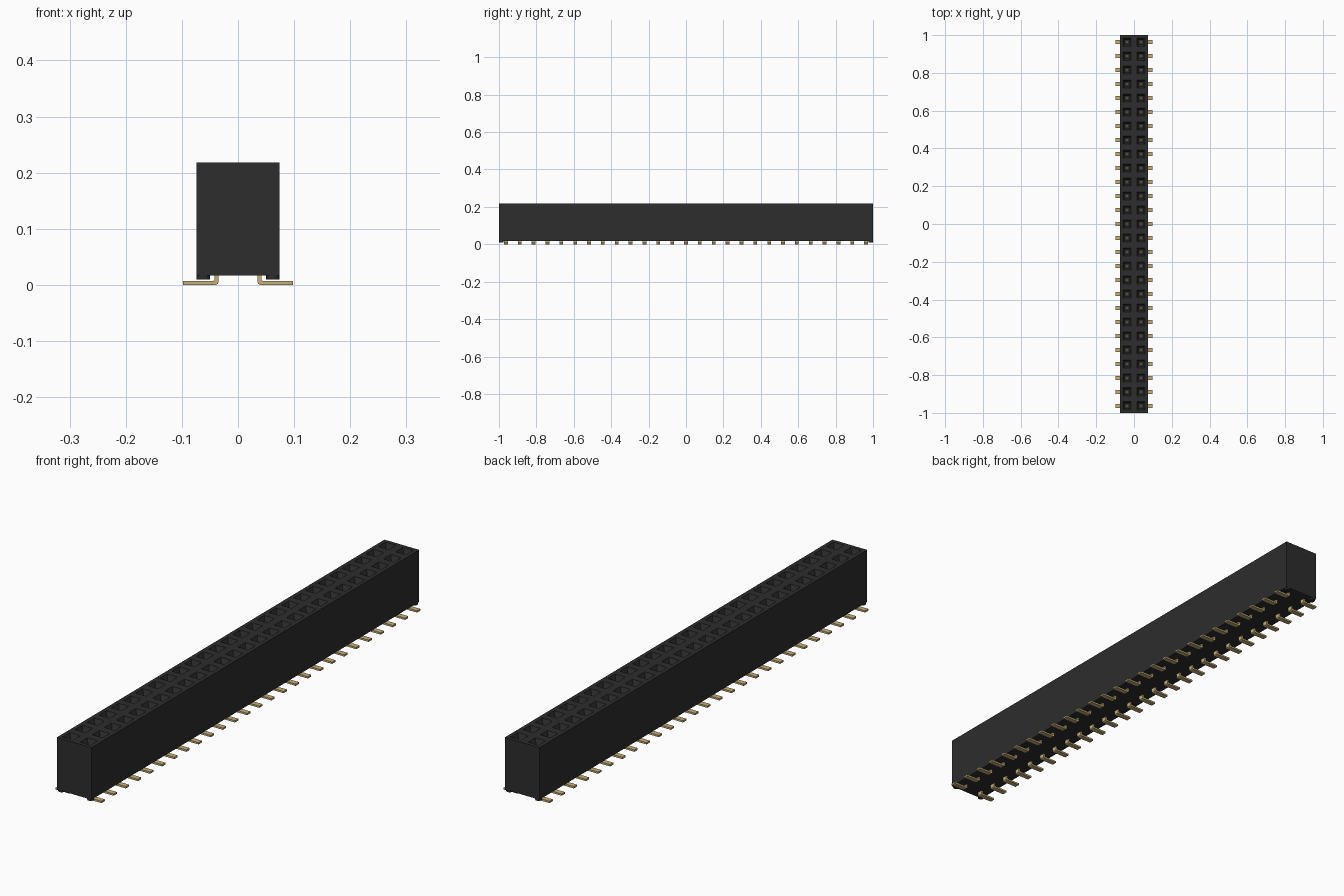
import bpy, bmesh
from mathutils import Vector

cube = bpy.data.objects.get("Cube")
if cube:
    bpy.data.objects.remove(cube)

ROWS = 27
PITCH = 2 / ROWS
HALF_W = PITCH
TOP, BOTTOM = 0.218, 0.017
ROW_Y = [(i - (ROWS - 1) / 2) * PITCH for i in range(ROWS)]


def material(name, color):
    m = bpy.data.materials.new(name)
    m.use_nodes = True
    m.diffuse_color = (*color, 1)
    m.node_tree.nodes["Principled BSDF"].inputs["Base Color"].default_value = (*color, 1)
    return m


black = material("black plastic", (0.026, 0.026, 0.027))
gold = material("gold contact", (0.56, 0.42, 0.19))


def finish(name, bm, mat):
    mesh = bpy.data.meshes.new(name)
    bmesh.ops.recalc_face_normals(bm, faces=bm.faces)
    bm.to_mesh(mesh)
    bm.free()
    mesh.materials.append(mat)
    obj = bpy.data.objects.new(name, mesh)
    bpy.context.collection.objects.link(obj)
    return obj


def ring(bm, x, y, z, half):
    return [bm.verts.new((x + sx * half, y + sy * half, z))
            for sx, sy in ((-1, -1), (1, -1), (1, 1), (-1, 1))]


def bridge(bm, a, b):
    for i in range(4):
        j = (i + 1) % 4
        bm.faces.new((a[i], a[j], b[j], b[i]))


# Housing: a shell whose top cells each hold a tapered square socket
bm = bmesh.new()
for y in ROW_Y:
    for x in (-PITCH / 2, PITCH / 2):
        loops = [ring(bm, x, y, z, h) for z, h in
                 ((TOP, PITCH / 2), (TOP, 0.022), (TOP - 0.022, 0.012), (TOP - 0.12, 0.012))]
        for a, b in zip(loops, loops[1:]):
            bridge(bm, a, b)
        bm.faces.new(loops[-1])
bmesh.ops.remove_doubles(bm, verts=bm.verts, dist=0.0001)
rim = [e for e in bm.edges if e.is_boundary]
skirt = bmesh.ops.extrude_edge_only(bm, edges=rim)["geom"]
for v in skirt:
    if isinstance(v, bmesh.types.BMVert):
        v.co.z = BOTTOM
bmesh.ops.holes_fill(bm, edges=[e for e in bm.edges if e.is_boundary], sides=0)
finish("housing", bm, black)

# Short round standoffs under the four corners
for side, sx in (("left", 1), ("right", -1)):
    for end, sy in (("front", -1), ("back", 1)):
        bpy.ops.mesh.primitive_cylinder_add(
            vertices=20, radius=0.012, depth=0.009,
            location=(sx * (HALF_W - 0.012), sy * (1 - 0.012), 0.0145))
        foot = bpy.context.object
        foot.name = f"{end}_{side}_standoff"
        foot.data.materials.append(black)

# Gull-wing leads: a bent strip profile extruded across its width
PROFILE = [(0.098, 0), (0.098, 0.007), (0.044, 0.007), (0.0415, 0.0095),
           (0.0415, 0.03), (0.0345, 0.03), (0.0345, 0.006), (0.036, 0.002), (0.040, 0)]
LEAD_W = 0.02
for side, sx in (("left", 1), ("right", -1)):
    bm = bmesh.new()
    for y in ROW_Y:
        face = bm.faces.new([bm.verts.new((sx * px, y - LEAD_W / 2, pz)) for px, pz in PROFILE])
        out = bmesh.ops.extrude_face_region(bm, geom=[face])["geom"]
        bmesh.ops.translate(bm, vec=Vector((0, LEAD_W, 0)),
                            verts=[v for v in out if isinstance(v, bmesh.types.BMVert)])
    finish(f"{side}_leads", bm, gold)

    # Contacts standing at the bottom of the sockets
    bm = bmesh.new()
    for y in ROW_Y:
        low = ring(bm, sx * PITCH / 2, y, TOP - 0.13, 0.006)
        high = ring(bm, sx * PITCH / 2, y, TOP - 0.06, 0.006)
        bridge(bm, low, high)
        bm.faces.new(low)
        bm.faces.new(high)
    finish(f"{side}_contacts", bm, gold)
